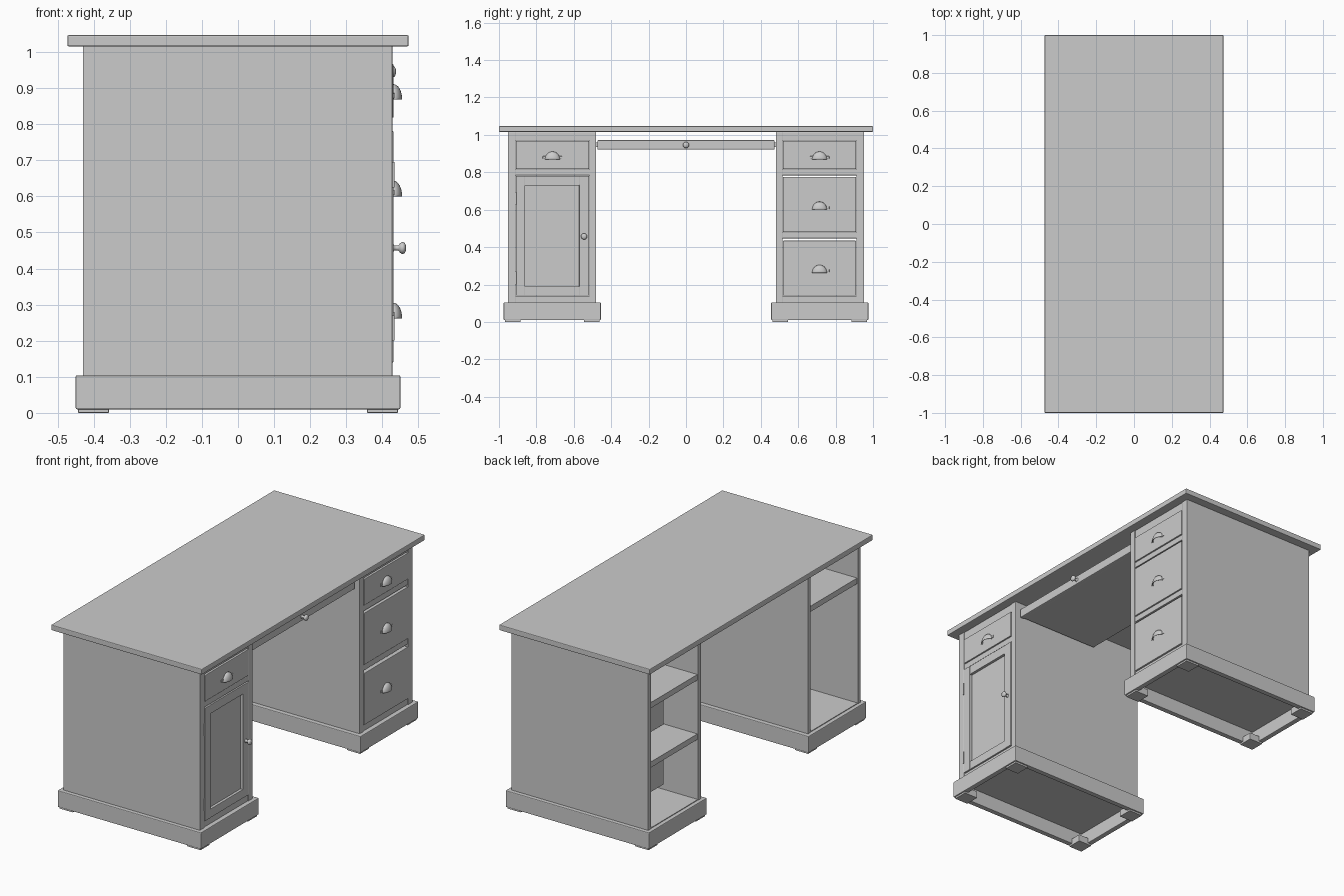
import bpy, bmesh
from math import pi, sin, cos
from mathutils import Vector, Matrix

if "Cube" in bpy.data.objects:
    bpy.data.objects.remove(bpy.data.objects["Cube"])


def finish(name, bm):
    bmesh.ops.recalc_face_normals(bm, faces=bm.faces)
    me = bpy.data.meshes.new(name)
    bm.to_mesh(me)
    bm.free()
    ob = bpy.data.objects.new(name, me)
    bpy.context.collection.objects.link(ob)
    return ob


def box(name, x, y, z, bevel=0.002):
    """Box from (min, max) ranges, with a softened edge."""
    lo = [min(r) for r in (x, y, z)]
    hi = [max(r) for r in (x, y, z)]
    size = [b - a for a, b in zip(lo, hi)]
    mid = [(a + b) / 2 for a, b in zip(lo, hi)]
    bm = bmesh.new()
    bmesh.ops.create_cube(bm, size=1)
    bmesh.ops.scale(bm, vec=size, verts=bm.verts)
    bmesh.ops.translate(bm, vec=mid, verts=bm.verts)
    ob = finish(name, bm)
    if bevel:
        m = ob.modifiers.new("soft_edge", "BEVEL")
        m.width, m.segments = bevel, 2
    return ob


def smooth(ob):
    for p in ob.data.polygons:
        p.use_smooth = True


def knob(name, x, y, z):
    """Turned knob whose axis points along +x."""
    prof = [(0, .011), (.003, .011), (.005, .007), (.017, .007), (.02, .012),
            (.025, .016), (.03, .0165), (.034, .014), (.037, .008), (.038, 0)]
    bm = bmesh.new()
    vs = [bm.verts.new((a, r, 0)) for a, r in prof]
    es = [bm.edges.new(p) for p in zip(vs, vs[1:])]
    bmesh.ops.spin(bm, geom=vs + es, cent=(0, 0, 0), axis=(1, 0, 0), angle=2 * pi, steps=20)
    bmesh.ops.remove_doubles(bm, verts=bm.verts, dist=1e-5)
    bmesh.ops.translate(bm, vec=(x, y, z), verts=bm.verts)
    smooth(finish(name, bm))


def cup_pull(name, x, y, z):
    """Hollow quarter-dome pull, open underneath, with a thin flange."""
    bm = bmesh.new()
    n, m = 16, 8
    rows = []
    for j in range(m + 1):
        b = pi / 2 * j / m
        rows.append([bm.verts.new((x + .024 * sin(pi * i / n) * cos(b),
                                   y - .04 * cos(pi * i / n),
                                   z + .043 * sin(pi * i / n) * sin(b))) for i in range(n + 1)])
    for r, s in zip(rows, rows[1:]):
        for i in range(n):
            bm.faces.new((r[i], r[i + 1], s[i + 1], s[i]))
    bmesh.ops.remove_doubles(bm, verts=bm.verts, dist=1e-5)
    ob = finish(name, bm)
    sol = ob.modifiers.new("thickness", "SOLIDIFY")
    sol.thickness, sol.offset = .002, -1
    smooth(ob)
    for k in (-1, 1):
        box(name + "_tab", (x - .002, x + .003), (y + k * .036, y + k * .052), (z + .004, z + .018), .001)


def drawer(name, y, z, pull_z):
    """Drawer front, open box behind it, and a cup pull."""
    box(name + "_front", (.405, .431), y, z, .003)
    a, b = y[0] + .012, y[1] - .012
    zz = (z[0] + .012, z[1] - .02)
    box(name + "_floor", (-.22, .405), (a, b), (zz[0], zz[0] + .01), 0)
    box(name + "_back", (-.232, -.22), (a, b), zz, 0)
    box(name + "_side", (-.22, .405), (a, a + .012), zz, 0)
    box(name + "_side", (-.22, .405), (b - .012, b), zz, 0)
    cup_pull(name + "_pull", .431, (y[0] + y[1]) / 2, pull_z)


# Desk top
box("desk_top", (-.473, .473), (-1, 1), (1.016, 1.047), .004)

# Two pedestals, mirrored across y = 0
for s, side in ((-1, "left"), (1, "right")):
    Y = lambda a, b: tuple(sorted((s * a, s * b)))
    # side panels and front stiles
    box(side + "_inner_panel", (-.43, .41), Y(.48, .505), (.095, 1.016))
    box(side + "_outer_panel", (-.43, .41), Y(.927, .953), (.095, 1.016))
    box(side + "_inner_stile", (.40, .428), Y(.48, .516), (.095, 1.016))
    box(side + "_outer_stile", (.40, .428), Y(.912, .953), (.095, 1.016))
    # plinth frame
    for k, xs in (("back", (-.45, -.42)), ("front", (.42, .45))):
        box(f"{side}_plinth_{k}", xs, Y(.455, .975), (.01, .104), .004)
    for k, ys in (("inner", (.455, .485)), ("outer", (.945, .975))):
        box(f"{side}_plinth_{k}", (-.447, .447), Y(*ys), (.01, .104), .004)
    # corner feet
    for fx in ((-.443, -.358), (.358, .443)):
        for fy in ((.462, .545), (.885, .968)):
            box(side + "_foot", fx, Y(*fy), (0, .04))
    # floor, front rails and shelves
    box(side + "_floor", (-.428, .42), Y(.49, .94), (.088, .108), 0)
    box(side + "_bottom_rail", (.40, .424), Y(.512, .914), (.10, .138))
    box(side + "_top_rail", (.40, .424), Y(.512, .914), (.97, 1.016))
    for h in ((.8,) if s < 0 else (.8, .463)):
        box(side + "_shelf", (-.425, .41), Y(.503, .93), (h - .016, h + .016), 0)
        box(side + "_rail", (.40, .426), Y(.514, .914), (h - .016, h + .016))
    drawer(side + "_top_drawer", Y(.519, .909), (.818, .967), .868)

# Lower drawers of the right pedestal
drawer("right_middle_drawer", (.519, .909), (.481, .775), .600)
drawer("right_bottom_drawer", (.519, .909), (.14, .434), .262)

# Panelled door of the left pedestal
d0, d1, p0, p1 = -.909, -.519, -.861, -.571
box("door_hinge_stile", (.405, .431), (d0, p0), (.14, .781))
box("door_lock_stile", (.405, .431), (p1, d1), (.14, .781))
box("door_bottom_rail", (.405, .430), (p0 - .002, p1 + .002), (.14, .19))
box("door_top_rail", (.405, .430), (p0 - .002, p1 + .002), (.73, .781))
box("door_panel", (.405, .415), (p0 - .004, p1 + .004), (.186, .734), 0)
knob("door_knob", .428, -.545, .457)
for hz in (.235, .66):
    bm = bmesh.new()
    bmesh.ops.create_cone(bm, cap_ends=True, segments=12, radius1=.004, radius2=.004, depth=.07,
                          matrix=Matrix.Translation(Vector((.43, -.911, hz))))
    finish("door_hinge", bm)

# Pull-out tray between the pedestals
box("tray_front", (.375, .402), (-.474, .474), (.921, .972), .005)
box("tray_board", (-.11, .38), (-.47, .47), (.925, .94), 0)
for s in (-1, 1):
    box("tray_runner", (-.11, .38), (s * .462, s * .48), (.935, .96), 0)
knob("tray_knob", .400, 0, .946)
